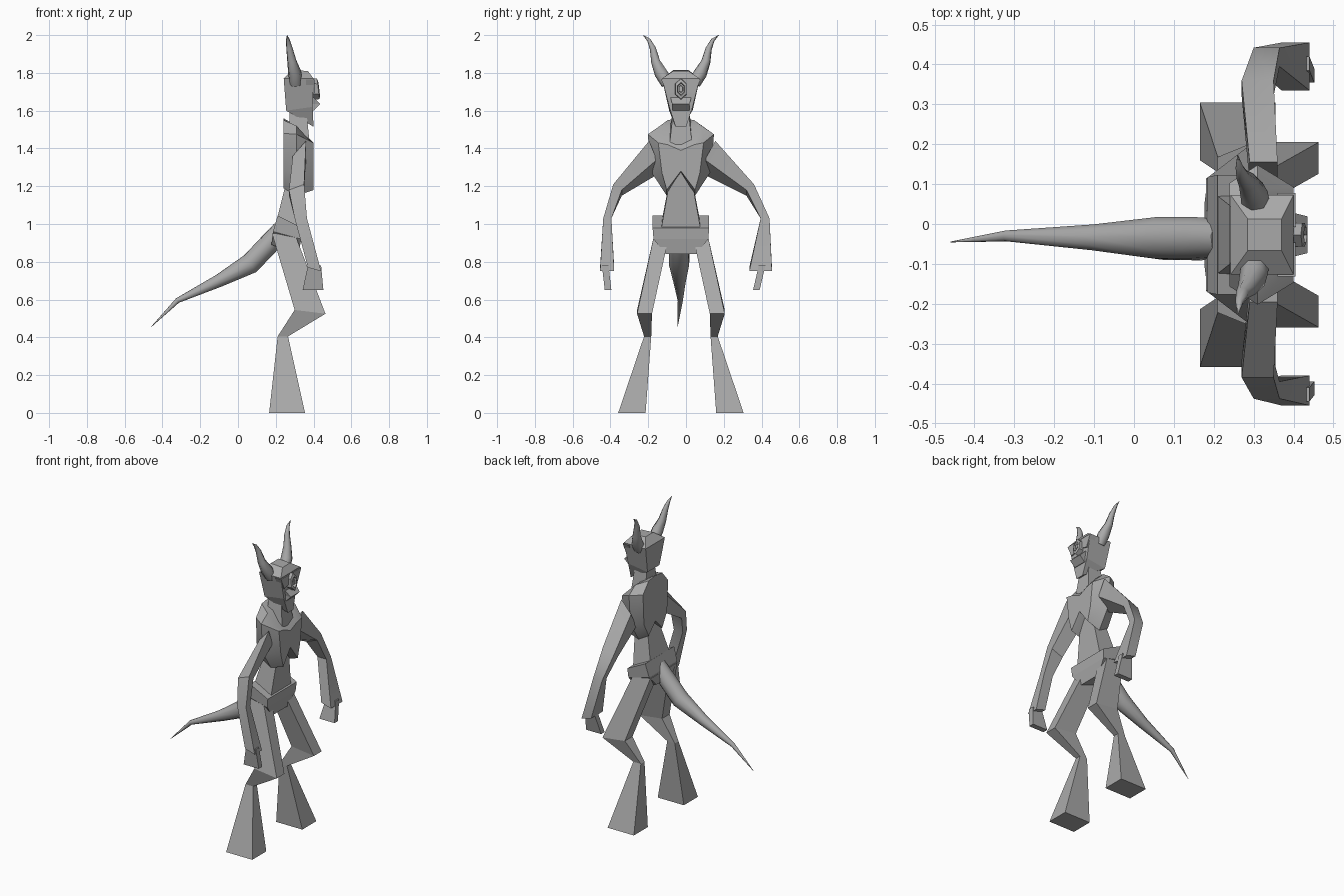
import bpy, bmesh, math
from mathutils import Vector

if "Cube" in bpy.data.objects:
    bpy.data.objects.remove(bpy.data.objects["Cube"])

MID = -0.027  # y of the body's plane of symmetry

grey = bpy.data.materials.new("plain grey")
grey.use_nodes = True
grey.diffuse_color = (0.4, 0.4, 0.4, 1)
grey.node_tree.nodes["Principled BSDF"].inputs["Base Color"].default_value = (0.4, 0.4, 0.4, 1)


def loft(name, rings, smooth=None):
    """Join rings of points into a closed skin with capped ends."""
    bm = bmesh.new()
    loops = [[bm.verts.new(p) for p in ring] for ring in rings]
    for a, b in zip(loops, loops[1:]):
        n = len(a)
        for i in range(n):
            j = (i + 1) % n
            bm.faces.new((a[i], a[j], b[j], b[i]))
    bm.faces.new(loops[0])
    bm.faces.new(loops[-1])
    bmesh.ops.remove_doubles(bm, verts=bm.verts, dist=0.0005)
    bmesh.ops.recalc_face_normals(bm, faces=bm.faces)
    mesh = bpy.data.meshes.new(name)
    bm.to_mesh(mesh)
    bm.free()
    mesh.materials.append(grey)
    obj = bpy.data.objects.new(name, mesh)
    bpy.context.collection.objects.link(obj)
    if smooth:
        bpy.ops.object.select_all(action='DESELECT')
        obj.select_set(True)
        bpy.context.view_layer.objects.active = obj
        bpy.ops.object.shade_smooth_by_angle(angle=math.radians(smooth))
    return obj


def rect(x0, x1, y0, y1, z0, z1=None):
    """Four-sided ring, z0 at its back edge and z1 at its front edge."""
    z1 = z0 if z1 is None else z1
    return [(x0, y0, z0), (x1, y0, z1), (x1, y1, z1), (x0, y1, z0)]


def band(x0, x1, half, z0, z1=None):
    return rect(x0, x1, MID - half, MID + half, z0, z1)


def tube(path, sides):
    """Round rings square to a path of (x, y, z, radius)."""
    pts = [Vector(p[:3]) for p in path]
    rings = []
    for i, p in enumerate(path):
        d = (pts[min(i + 1, len(pts) - 1)] - pts[max(i - 1, 0)]).normalized()
        u = d.cross(Vector((0.3, 1, 0.1))).normalized()
        v = d.cross(u)
        rings.append([pts[i] + p[3] * (u * math.cos(t) + v * math.sin(t))
                      for t in (2 * math.pi * k / sides for k in range(sides))])
    return rings


# Torso: slices from back to front, each a mirrored half outline
def slice_ring(x, half):
    left = [(x, MID + y, z) for y, z in half]
    right = [(x, MID - y, z) for y, z in half[-2:0:-1]]
    return left + right


loft("chest", [
    slice_ring(0.24, [(0, 1.56), (0.07, 1.55), (0.13, 1.48), (0.12, 1.28), (0.07, 1.19), (0, 1.26)]),
    slice_ring(0.31, [(0, 1.52), (0.11, 1.52), (0.175, 1.475), (0.16, 1.28), (0.075, 1.15), (0, 1.27)]),
    slice_ring(0.40, [(0, 1.39), (0.07, 1.42), (0.12, 1.43), (0.10, 1.27), (0.075, 1.18), (0, 1.28)]),
], 30)
loft("waist", [band(0.20, 0.33, 0.105, 1.0, 0.97), band(0.27, 0.35, 0.05, 1.28)])
loft("pelvis", [band(0.21, 0.34, 0.15, 1.045, 0.98), band(0.185, 0.335, 0.145, 0.96, 0.92),
                band(0.177, 0.32, 0.08, 0.89, 0.84)])
loft("neck", [band(0.27, 0.38, 0.06, 1.50, 1.42), band(0.275, 0.36, 0.038, 1.62)])

# Head with brow, single eye and snout
loft("head", [band(0.285, 0.37, 0.04, 1.815, 1.81), band(0.242, 0.40, 0.10, 1.77),
              band(0.255, 0.395, 0.062, 1.60, 1.62), band(0.345, 0.40, 0.028, 1.55, 1.515)])
loft("snout", [band(0.36, 0.40, 0.055, 1.67), band(0.36, 0.435, 0.046, 1.635),
               band(0.36, 0.40, 0.045, 1.60)])
for side, label in ((1, "left"), (-1, "right")):
    loft(label + "_brow", [[(x, MID + side * y, z) for y, z in
                            ((0.02, 1.765), (0.105, 1.765), (0.07, 1.69), (0.028, 1.70))]
                           for x in (0.36, 0.405)])


def hexagon(x, r):
    return [(x - 0.12 * r * math.sin(t), MID + 0.62 * r * math.cos(t), 1.715 + r * math.sin(t))
            for t in (math.pi * (k + 0.5) / 3 for k in range(6))]


loft("eye_socket", [hexagon(0.37, 0.06), hexagon(0.425, 0.054), hexagon(0.43, 0.035),
                    hexagon(0.41, 0.03)])
loft("eye", [hexagon(0.40, 0.022), hexagon(0.425, 0.018)])

# Horns and legs are mirrored about the middle of the body
for side, label in ((1, "left"), (-1, "right")):
    horn = [(0.305, 0.07, 1.745, 0.036), (0.30, 0.105, 1.80, 0.036), (0.285, 0.133, 1.86, 0.025),
            (0.272, 0.148, 1.93, 0.017), (0.264, 0.17, 1.975, 0.01), (0.26, 0.20, 2.0, 0.001)]
    loft(label + "_horn", tube([(x, MID + side * y, z, r) for x, y, z, r in horn], 7), 60)

    def leg(x0, x1, y0, y1, z0, z1=None):
        return rect(x0, x1, MID + side * y0, MID + side * y1, z0, z1)

    knee = leg(0.30, 0.463, 0.153, 0.232, 0.545, 0.525)
    ankle = leg(0.21, 0.265, 0.157, 0.195, 0.405)
    loft(label + "_leg", [leg(0.18, 0.30, 0.06, 0.14, 0.95), knee, ankle,
                          leg(0.165, 0.355, 0.187, 0.332, 0)])

# Arms: shoulder, upper elbow, lower elbow, wrist
arms = {
    "left": (1, [rect(0.29, 0.36, 0.10, 0.155, 1.36, 1.44), rect(0.27, 0.35, 0.32, 0.36, 1.18, 1.21),
                 rect(0.30, 0.365, 0.395, 0.442, 1.03), rect(0.37, 0.44, 0.335, 0.455, 0.77, 0.75)]),
    "right": (-1, [rect(0.29, 0.36, -0.155, -0.195, 1.36, 1.44), rect(0.27, 0.35, -0.34, -0.385, 1.18, 1.21),
                   rect(0.30, 0.365, -0.395, -0.438, 1.03), rect(0.37, 0.44, -0.38, -0.455, 0.77, 0.75)]),
}
for label, (side, rings) in arms.items():
    # Tilt each shoulder and elbow so the arm keeps its thickness as it slopes
    for ring, drop in zip(rings, (0.10, 0.03, 0, 0)):
        for i in (0, 1):
            ring[i] = (ring[i][0], ring[i][1], ring[i][2] - drop)
    loft(label + "_arm", rings, 35)
    shift = 0 if side > 0 else 0.025
    loft(label + "_hand", [rect(0.37, 0.44, side * (0.385 + shift), side * (0.42 + shift), 0.78),
                           rect(0.342, 0.452, side * (0.355 + shift * 1.6), side * (0.39 + shift * 1.6), 0.65)])

# Tail
tail = [(0.23, -0.037, 0.97, 0.05), (0.16, -0.037, 0.89, 0.055), (0.065, -0.036, 0.79, 0.055),
        (-0.10, -0.034, 0.70, 0.034), (-0.32, -0.030, 0.595, 0.014), (-0.46, -0.045, 0.455, 0.001)]
loft("tail", tube(tail, 10), 60)
